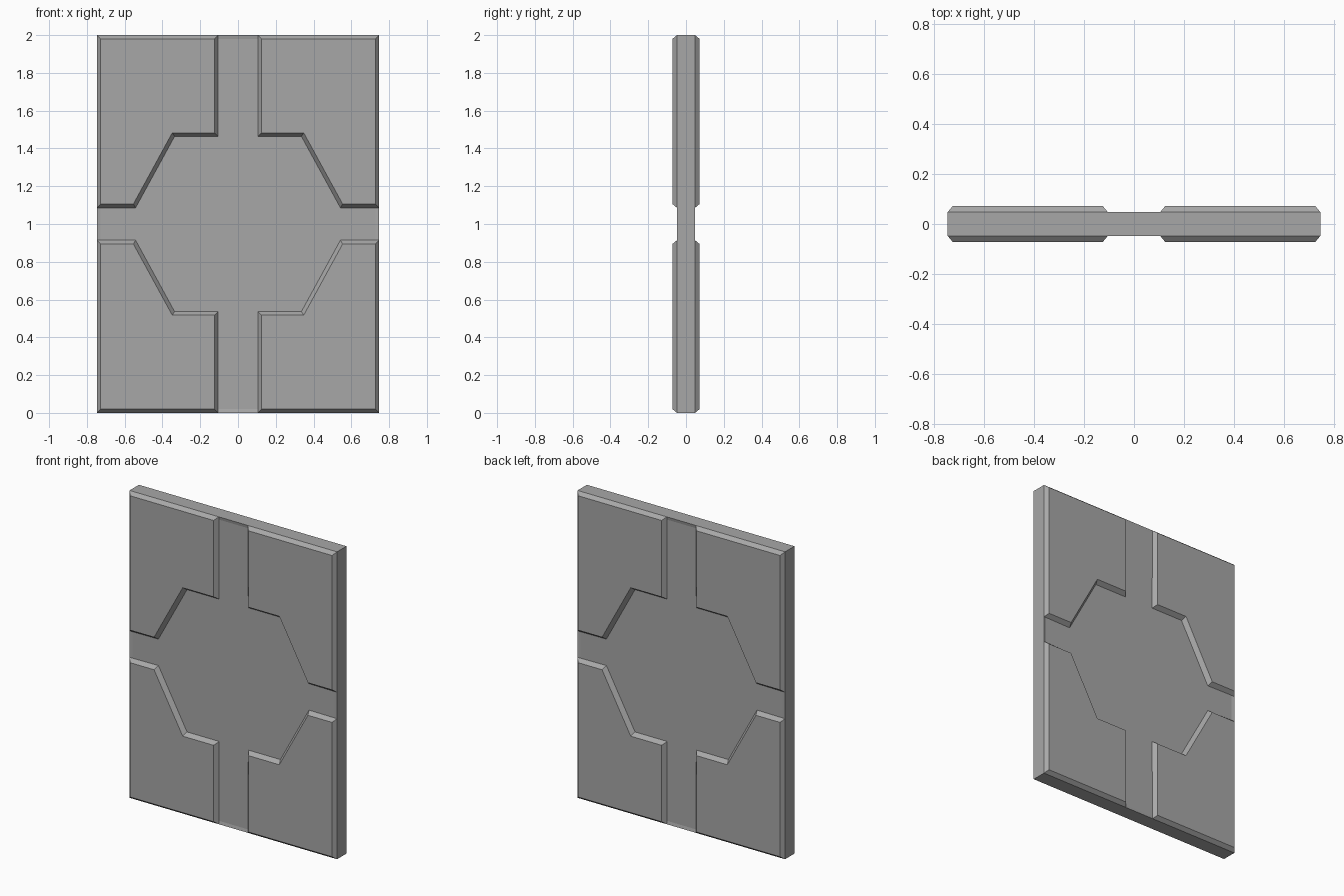
import bpy
import bmesh

cube = bpy.data.objects.get("Cube")
if cube:
    bpy.data.objects.remove(cube, do_unlink=True)

HALF_W, HALF_H = 0.747, 1.0
RIM_Y, FLOOR_Y, TOP_Y = 0.048, 0.044, 0.072
BEVEL = 0.02

grey = bpy.data.materials.new("plain_grey")
grey.use_nodes = True
colour = (0.39, 0.39, 0.39, 1)
grey.diffuse_color = colour
grey.node_tree.nodes["Principled BSDF"].inputs["Base Color"].default_value = colour


def add_object(name, bm):
    mesh = bpy.data.meshes.new(name)
    bm.to_mesh(mesh)
    bm.free()
    mesh.materials.append(grey)
    obj = bpy.data.objects.new(name, mesh)
    obj.location.z = HALF_H
    bpy.context.collection.objects.link(obj)
    return obj


# Core slab with a slightly sunken floor on both broad sides
bm = bmesh.new()
bmesh.ops.create_cube(bm, size=2)
bmesh.ops.scale(bm, vec=(HALF_W, RIM_Y, HALF_H), verts=bm.verts)
bm.normal_update()
broad = [f for f in bm.faces if abs(f.normal.y) > 0.9]
bmesh.ops.inset_individual(bm, faces=broad, thickness=BEVEL,
                           depth=FLOOR_Y - RIM_Y, use_even_offset=True)
add_object("core_slab", bm)

# Raised corner plate with sloped edges, mirrored to all corners and both sides
outline = [(0.105, HALF_H), (0.105, 0.463), (0.336, 0.463),
           (0.542, 0.086), (HALF_W, 0.086), (HALF_W, HALF_H)]
bm = bmesh.new()
base = [bm.verts.new((x, -FLOOR_Y, z)) for x, z in outline]
plate = bm.faces.new(base)
bm.normal_update()
if plate.normal.y > 0:
    plate.normal_flip()
bmesh.ops.inset_individual(bm, faces=[plate], thickness=BEVEL,
                           depth=TOP_Y - FLOOR_Y, use_even_offset=True)
# Edges on the slab's border start from the rim instead of the floor
for v in bm.verts:
    if v.co.x > HALF_W - 0.001 or v.co.z > HALF_H - 0.001:
        v.co.y = -RIM_Y
plates = add_object("corner_plates", bm)
mirror = plates.modifiers.new("mirror", "MIRROR")
mirror.use_axis = (True, True, True)
mirror.use_mirror_merge = False
